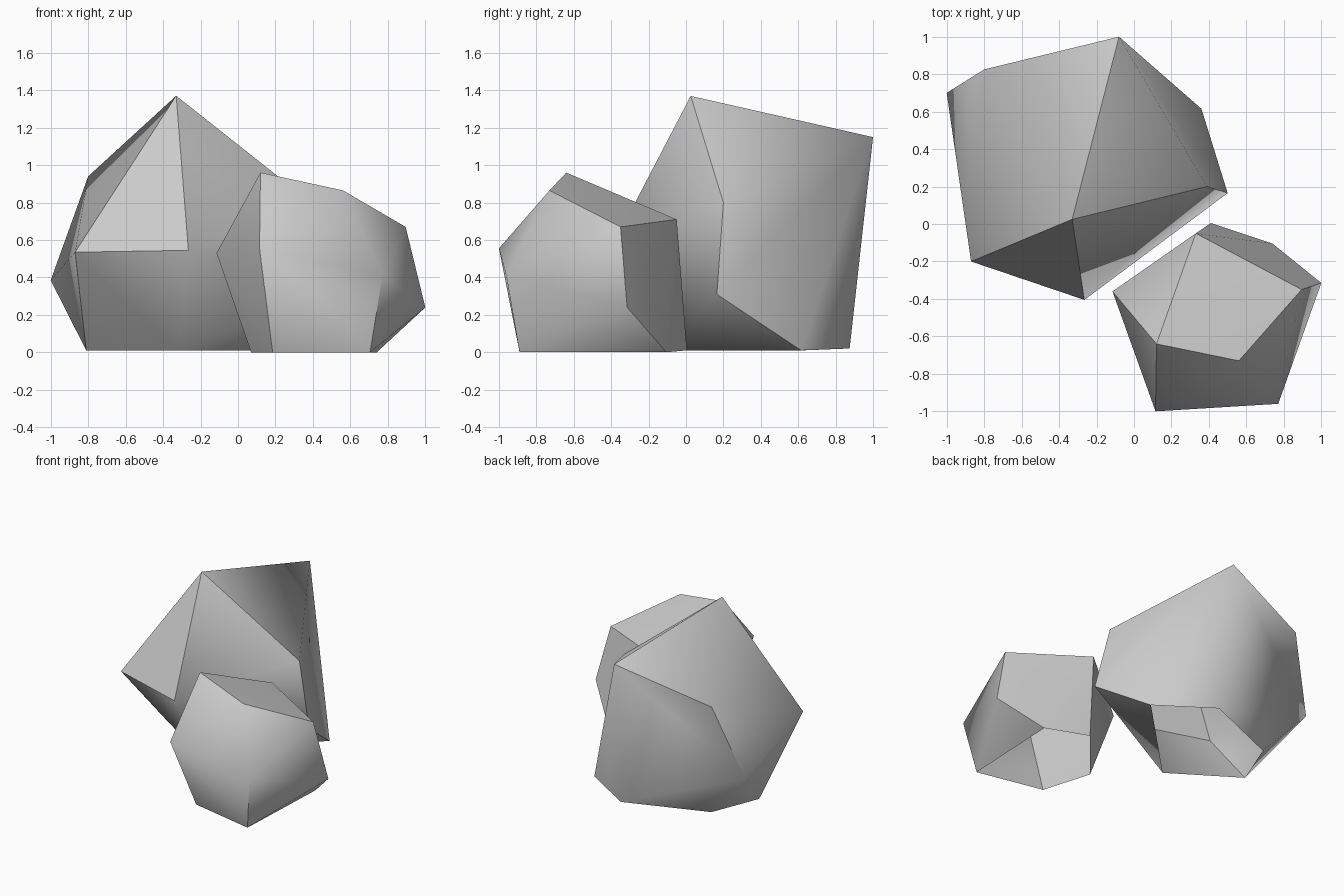
import bpy, bmesh, math

if "Cube" in bpy.data.objects:
    bpy.data.objects.remove(bpy.data.objects["Cube"])

def rock(name, corners):
    """Faceted hollow boulder: convex hull of corner points, open underneath."""
    bm = bmesh.new()
    for c in corners:
        bm.verts.new(c)
    bmesh.ops.convex_hull(bm, input=bm.verts[:])
    # open base
    base = [f for f in bm.faces if all(v.co.z < 0.03 for v in f.verts)]
    bmesh.ops.delete(bm, geom=base, context='FACES')
    # merge nearly flat neighbours into larger facets
    bmesh.ops.dissolve_limit(bm, angle_limit=math.radians(3),
                             verts=bm.verts[:], edges=bm.edges[:])
    me = bpy.data.meshes.new(name)
    bm.to_mesh(me)
    bm.free()
    ob = bpy.data.objects.new(name, me)
    bpy.context.collection.objects.link(ob)
    bpy.ops.object.select_all(action='DESELECT')
    ob.select_set(True)
    bpy.context.view_layer.objects.active = ob
    bpy.ops.object.shade_smooth_by_angle(angle=math.radians(46))
    return ob

# tall rock at the back left
rock("large_rock", [
    (-0.33, 0.025, 1.37), (-0.08, 1.0, 1.15), (-0.80, 0.825, 0.94), (0.39, 0.20, 0.80),
    (-1.0, 0.70, 0.385), (-0.87, -0.20, 0.535), (-0.265, -0.405, 0.545), (0.50, 0.165, 0.31),
    (0.36, 0.615, 0.01), (-0.32, -0.065, 0.01), (-0.81, 0.255, 0.01),
    (-0.66, 0.63, 0.01), (-0.05, 0.875, 0.02)])

# low rock at the front right
rock("small_rock", [
    (0.12, -0.64, 0.96), (0.56, -0.73, 0.865), (0.33, -0.05, 0.71), (0.895, -0.35, 0.67),
    (-0.115, -0.36, 0.53), (0.115, -1.0, 0.555), (0.77, -0.96, 0.405), (1.0, -0.315, 0.24),
    (0.41, 0.005, 0.01), (0.74, -0.105, 0.0),
    (0.705, -0.89, 0.0), (0.185, -0.78, 0.0), (0.07, -0.40, 0.0)])
